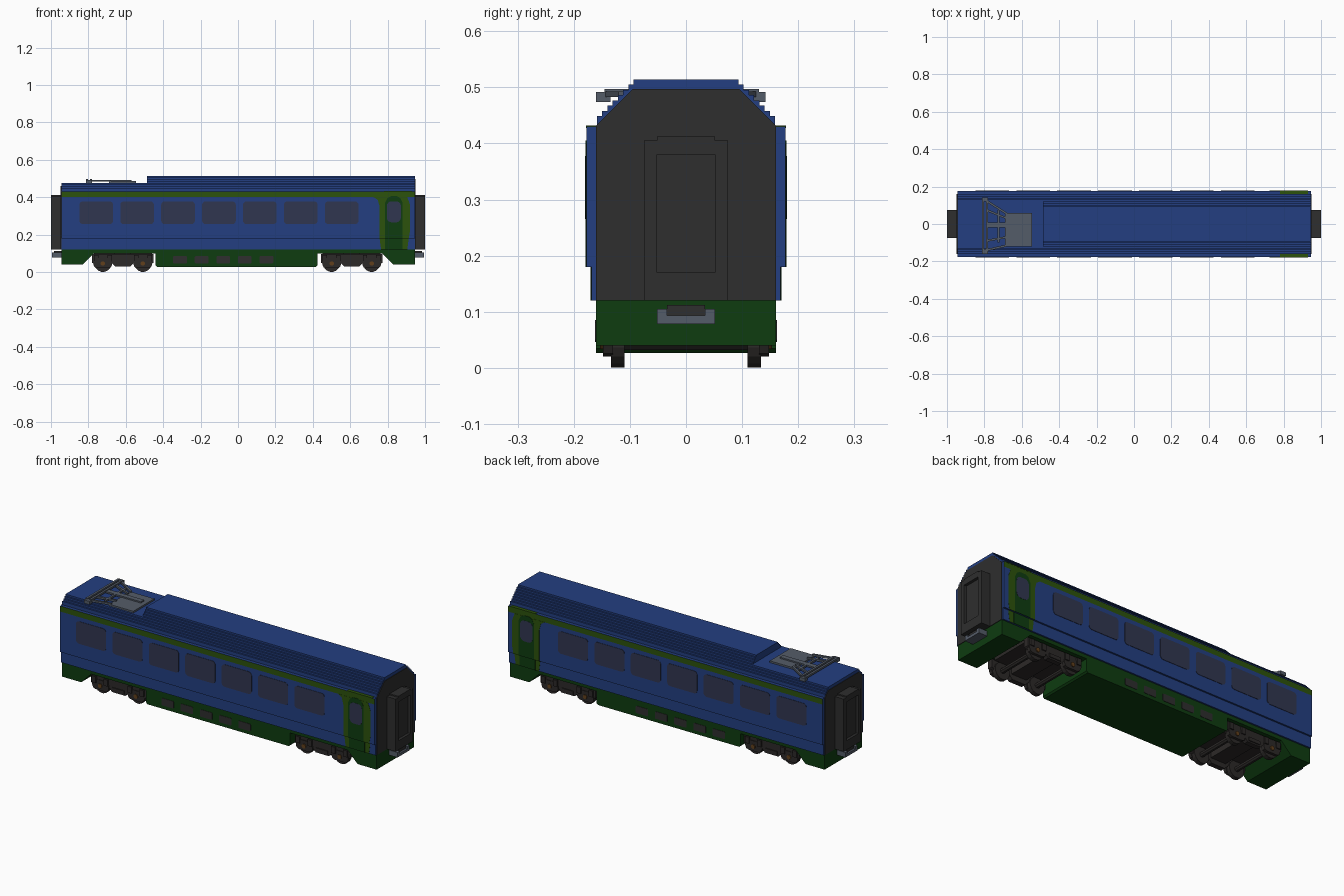
import bpy, bmesh, math
from mathutils import Vector

cube = bpy.data.objects.get("Cube")
if cube:
    bpy.data.objects.remove(cube, do_unlink=True)


def material(name, rgb):
    lin = [(c / 255 / 12.92 if c < 11 else ((c / 255 + 0.055) / 1.055) ** 2.4) for c in rgb]
    m = bpy.data.materials.new(name)
    m.use_nodes = True
    m.diffuse_color = (*lin, 1)
    m.node_tree.nodes["Principled BSDF"].inputs["Base Color"].default_value = (*lin, 1)
    return m


BLUE = material("body_blue", (35, 63, 129))
GREEN = material("skirt_green", (14, 60, 16))
OLIVE = material("stripe_olive", (44, 82, 12))
CHAR = material("charcoal", (46, 46, 46))
GREY = material("metal_grey", (84, 92, 104))
GLASS = material("glass_slate", (48, 54, 80))
BOGIE = material("bogie_dark", (44, 41, 40))
BROWN = material("axle_brown", (98, 64, 28))

V = 2 / 214  # step size of the stepped roof
END = 0.945


def prism(name, pts, axis, a, b, mat):
    """Extrude a 2D outline along an axis: x takes (y, z), y takes (x, z), z takes (x, y)."""
    place = {"x": lambda p, t: (t, p[0], p[1]),
             "y": lambda p, t: (p[0], t, p[1]),
             "z": lambda p, t: (p[0], p[1], t)}[axis]
    bm = bmesh.new()
    face = bm.faces.new([bm.verts.new(place(p, a)) for p in pts])
    ext = bmesh.ops.extrude_face_region(bm, geom=[face])
    shift = Vector(place((0, 0), b - a))
    bmesh.ops.translate(bm, vec=shift, verts=[g for g in ext["geom"] if isinstance(g, bmesh.types.BMVert)])
    bmesh.ops.recalc_face_normals(bm, faces=bm.faces)
    me = bpy.data.meshes.new(name)
    bm.to_mesh(me)
    bm.free()
    me.materials.append(mat)
    ob = bpy.data.objects.new(name, me)
    bpy.context.collection.objects.link(ob)
    return ob


def box(name, x0, x1, y0, y1, z0, z1, mat):
    return prism(name, [(x0, y0), (x1, y0), (x1, y1), (x0, y1)], "z", z0, z1, mat)


def cylinder(name, x, z, r, y0, y1, mat, n=16):
    pts = [(x + r * math.cos(2 * math.pi * (i + .5) / n), z + r * math.sin(2 * math.pi * (i + .5) / n))
           for i in range(n)]
    return prism(name, pts, "y", y0, y1, mat)


def rounded(x0, x1, z0, z1, r, n=4):
    pts = []
    for k, (cx, cz) in enumerate([(x1 - r, z1 - r), (x0 + r, z1 - r), (x0 + r, z0 + r), (x1 - r, z0 + r)]):
        for i in range(n + 1):
            t = math.pi / 2 * (k + i / n)
            pts.append((cx + r * math.cos(t), cz + r * math.sin(t)))
    return pts


def mirrored(half):
    return half + [(-y, z) for y, z in reversed(half)]


def side_plate(name, pts, y, mat, thick=0.003):
    for s, tag in ((-1, "right"), (1, "left")):
        prism(f"{name}_{tag}", pts, "y", s * (y - 0.001), s * (y - 0.001 + thick), mat)


# Body shell, with the stripe under the eaves coloured by height
half = [(.168, .12), (.168, .18), (.177, .18), (.177, .40), (.177, .43)]
body = prism("body_shell", mirrored(half), "x", -END, END, BLUE)
body.data.materials.append(OLIVE)
for f in body.data.polygons:
    if abs(f.normal.y) > .9 and f.center.z > .40:
        f.material_index = 1


# Stepped roof, lower under the current collector
def roof(name, x0, x1, steps):
    prof = [(17 * V, .43), (17 * V, 48 * V)]
    for i in range(1, steps + 1):
        prof += [((17 - i) * V, (47 + i) * V), ((17 - i) * V, (48 + i) * V)]
    prism(name, mirrored(prof), "x", x0, x1, BLUE)


roof("roof_high", -.487, END, 7)
roof("roof_low", -END, -.487, 3)

# Skirt with cut-outs for the bogies
prism("skirt", [(-END, .12), (-END, .04), (-.83, .04), (-.77, .10), (-.44, .10), (-.44, .035), (-.432, .027),
                (.417, .027), (.425, .035), (.425, .10), (.77, .10), (.83, .04), (END, .04), (END, .12)],
      "y", -.16, .16, GREEN)
for i in range(5):
    cx = -.31 + i * .1155
    side_plate(f"skirt_vent_{i + 1}", rounded(cx - .037, cx + .037, .046, .085, .004, 1), .16, CHAR)

# Passenger windows
for i in range(7):
    cx = -.758 + i * .2187
    side_plate(f"window_{i + 1}", rounded(cx - .09, cx + .09, .256, .377, .018), .177, GLASS)

# Doors with their olive surrounds
side_plate("door_surround", [(.757, .18), (.913, .18), (.92, .22), (.92, .36), (.905, .40), (.725, .40),
                             (.748, .385), (.757, .35)], .177, OLIVE, .002)
side_plate("door_surround_lower", [(.765, .12), (.905, .12), (.913, .18), (.757, .18)], .168, OLIVE, .002)
side_plate("door", [(.787, .18), (.88, .18), (.88, .37), (.868, .395), (.85, .405), (.817, .405),
                    (.799, .395), (.787, .37)], .177, GREEN, .003)
side_plate("door_lower", [(.787, .12), (.88, .12), (.88, .18), (.787, .18)], .168, GREEN, .003)
side_plate("door_window", rounded(.796, .871, .265, .378, .025), .177, GLASS, .004)
for s in (-1, 1):
    box("door_lintel", .78, .93, s * .16, s * .178, .428, .432, OLIVE)

# Ends: dark wall, gangway and coupler
for s, tag in ((-1, "rear"), (1, "front")):
    top = .497 if s > 0 else .46
    wall = [(.16, .12), (.16, .432), (.16 - (top - .432), top)]
    prism(f"end_wall_{tag}", mirrored(wall), "x", s * (END - .002), s * (END + .003), CHAR)
    box(f"gangway_panel_{tag}", s * .94, s * .985, -.06, .06, .15, .39, CHAR)
    for t in (-1, 1):
        box(f"gangway_side_{tag}", s * .94, s, t * .052, t * .075, .12, .405, CHAR)
        box(f"coupler_cheek_{tag}", s * .94, s * .995, t * .034, t * .052, .092, .105, GREY)
    box(f"gangway_sill_{tag}", s * .94, s, -.052, .052, .12, .17, CHAR)
    box(f"gangway_head_{tag}", s * .94, s, -.052, .052, .38, .412, CHAR)
    box(f"coupler_{tag}", s * .94, s * .995, -.052, .052, .078, .093, GREY)
    box(f"coupler_block_{tag}", s * .94, s * .985, -.034, .034, .093, .112, CHAR)

# Bogies
for bx, tag in ((-.616, "rear"), (.608, "front")):
    box(f"bogie_bolster_{tag}", bx - .045, bx + .045, -.12, .12, .055, .102, BOGIE)
    box(f"bogie_deck_{tag}", bx - .155, bx + .155, -.11, .11, .085, .102, BOGIE)
    for dx in (-.107, .107):
        cylinder(f"axle_{tag}", bx + dx, .045, .014, -.115, .115, BOGIE, 8)
        for s in (-1, 1):
            cylinder(f"wheel_{tag}", bx + dx, .045, .045, s * .11, s * .134, BOGIE)
            prism(f"axle_box_{tag}", rounded(bx + dx - .05, bx + dx + .05, .02, .075, .02, 2),
                  "y", s * .13, s * .148, BOGIE)
            cylinder(f"axle_cap_{tag}", bx + dx, .045, .012, s * .145, s * .153, BROWN, 8)
            for e in (-.036, .036):
                box(f"spring_{tag}", bx + dx + e - .012, bx + dx + e + .012, s * .135, s * .154, .055, .09, BOGIE)
    for s in (-1, 1):
        prism(f"bogie_frame_{tag}", [(bx + px, pz) for px, pz in
              [(-.165, .095), (-.165, .05), (-.15, .04), (-.06, .05), (-.04, .028), (.04, .028), (.06, .05),
               (.15, .04), (.165, .05), (.165, .095)]], "y", s * .118, s * .145, BOGIE)
        box(f"bogie_damper_{tag}", bx - .035, bx + .035, s * .14, s * .15, .036, .055, BOGIE)


# Folded current collector on the low roof
def bar(name, p, q, w, z0=.483, z1=.493):
    a, b = Vector(p), Vector(q)
    n = Vector((-(b - a).y, (b - a).x)).normalized() * w / 2
    prism(name, [a + n, b + n, b - n, a - n], "z", z0, z1, GREY)


box("collector_base", -.69, -.545, -.12, .06, .472, .486, GREY)
box("collector_arm", -.79, -.57, -.02, .008, .484, .493, GREY)
for x in (-.808, -.786):
    bar("collector_head", (x, -.145), (x, .13), .012, .487, .497)
for y0, y1 in ((-.16, -.135), (.12, .142)):
    box("collector_horn", -.814, -.78, y0, y1, .474, .492, GREY)
for y0, y1 in ((.125, .055), (-.14, -.115), (.075, .03), (-.09, -.07)):
    bar("collector_strut", (-.79, y0), (-.68, y1), .011)
bar("collector_cross", (-.725, -.10), (-.725, .075), .011)
